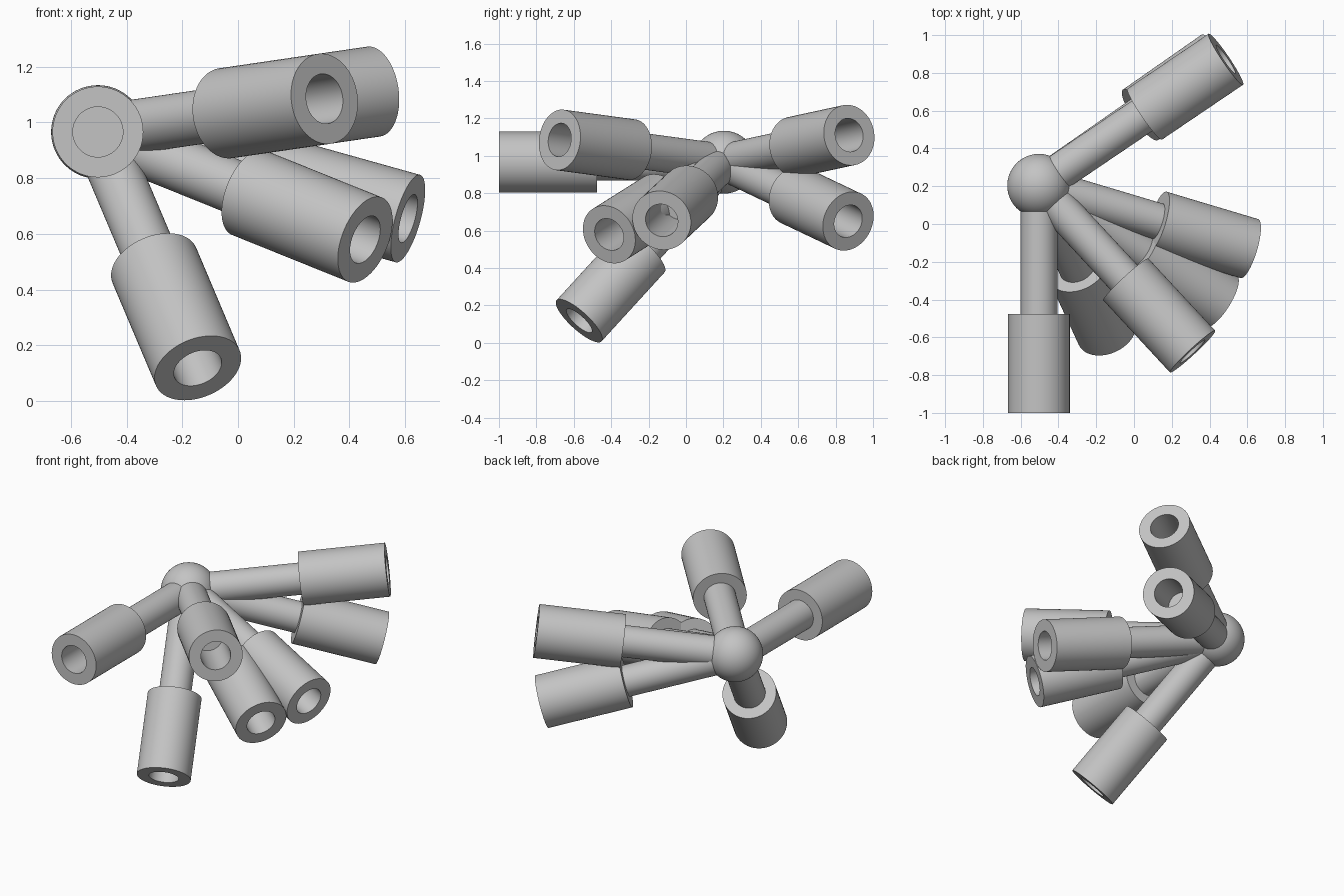
import bpy
import bmesh
import math
from mathutils import Vector

cube = bpy.data.objects.get("Cube")
if cube:
    bpy.data.objects.remove(cube, do_unlink=True)

# Single grey finish
grey = bpy.data.materials.new("grey plastic")
grey.use_nodes = True
COLOUR = (0.55, 0.55, 0.55, 1)
grey.diffuse_color = COLOUR
grey.node_tree.nodes["Principled BSDF"].inputs["Base Color"].default_value = COLOUR

HUB = Vector((-0.503, 0.203, 0.966))
HUB_R = 0.168
ROD_R, SOCKET_R, HOLE_R = 0.097, 0.163, 0.09
SOCKET_START, LENGTH, HOLE_DEPTH = 0.68, 1.203, 0.35
SIDES = 64


def finish(obj):
    obj.data.materials.append(grey)
    bpy.ops.object.select_all(action='DESELECT')
    obj.select_set(True)
    bpy.context.view_layer.objects.active = obj
    bpy.ops.object.shade_smooth_by_angle(angle=math.radians(35))


def lathe(name, profile, direction):
    """Turn a (radius, height) profile around the given direction."""
    bm = bmesh.new()
    rings = []
    for r, h in profile:
        rings.append([bm.verts.new((r * math.cos(math.tau * i / SIDES),
                                    r * math.sin(math.tau * i / SIDES), h))
                      for i in range(SIDES)])
    for a, b in zip(rings, rings[1:]):
        for i in range(SIDES):
            j = (i + 1) % SIDES
            bm.faces.new((a[i], a[j], b[j], b[i]))
    bm.faces.new(rings[0])
    bm.faces.new(rings[-1])
    bmesh.ops.recalc_face_normals(bm, faces=bm.faces)
    mesh = bpy.data.meshes.new(name)
    bm.to_mesh(mesh)
    bm.free()
    obj = bpy.data.objects.new(name, mesh)
    bpy.context.collection.objects.link(obj)
    obj.location = HUB
    obj.rotation_euler = direction.to_track_quat('Z', 'Y').to_euler()
    finish(obj)


# Ball hub
bpy.ops.mesh.primitive_uv_sphere_add(segments=64, ring_count=32, radius=HUB_R, location=HUB)
hub = bpy.context.object
hub.name = "ball_hub"
finish(hub)

# Arms: rod, wider socket and blind hole in one turned profile
arm_profile = [(ROD_R, 0), (ROD_R, SOCKET_START), (SOCKET_R, SOCKET_START),
               (SOCKET_R, LENGTH), (HOLE_R, LENGTH), (HOLE_R, LENGTH - HOLE_DEPTH)]

# Centre of each socket mouth
arm_ends = {
    "front_arm": (-0.503, -1.0, 0.966),
    "front_left_arm": (0.31, -0.675, 1.085),
    "middle_arm": (0.455, -0.41, 0.58),
    "side_arm": (0.61, -0.13, 0.655),
    "lower_arm": (-0.145, -0.57, 0.12),
    "upper_back_arm": (0.48, 0.868, 1.11),
    "lower_back_arm": (0.45, 0.868, 0.65),
}
for name, end in arm_ends.items():
    lathe(name, arm_profile, Vector(end) - HUB)
